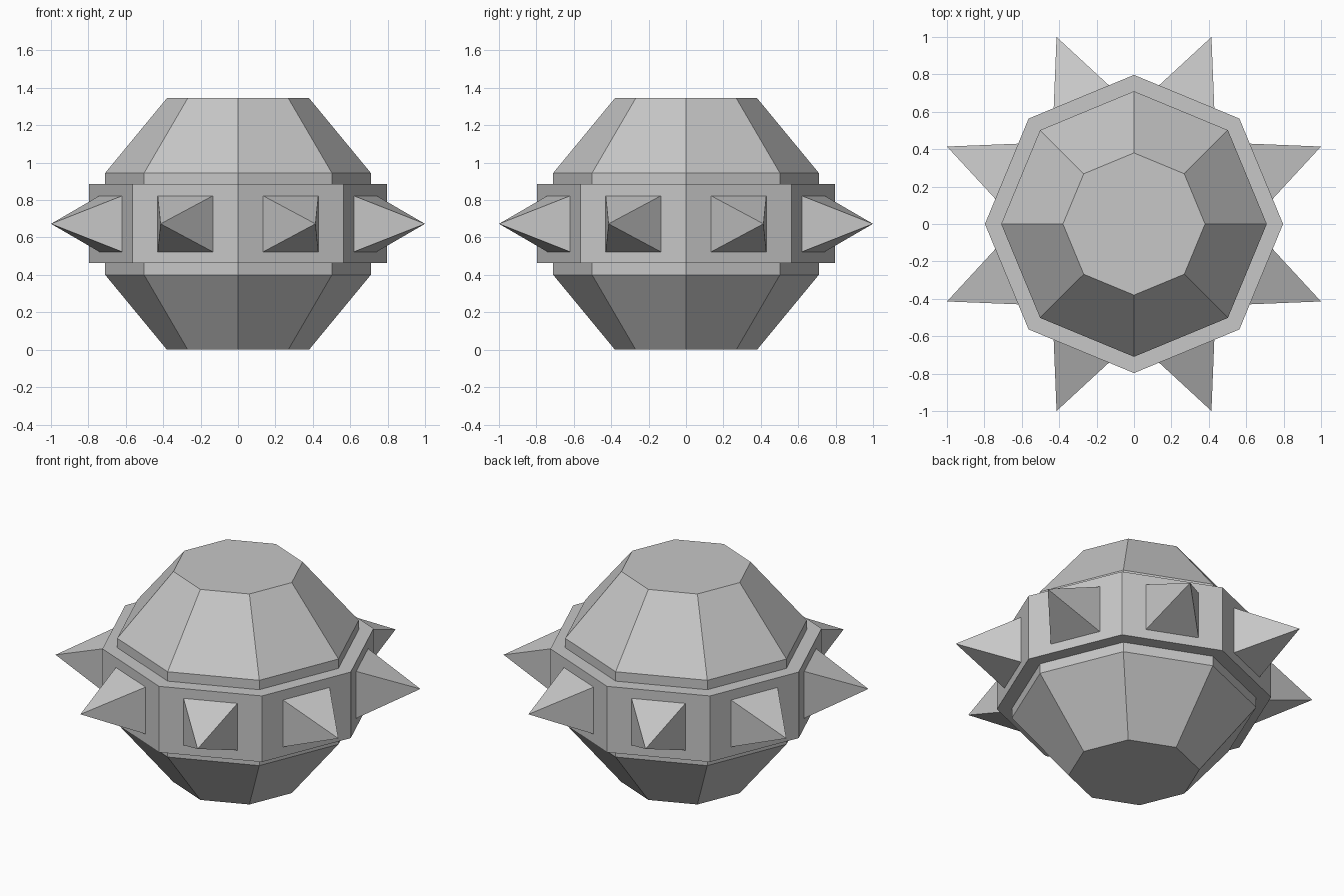
import bpy
import bmesh
from math import cos, sin, pi
from mathutils import Matrix

cube = bpy.data.objects.get("Cube")
if cube:
    bpy.data.objects.remove(cube, do_unlink=True)

grey = bpy.data.materials.new("plain grey")
grey.use_nodes = True
colour = (0.57, 0.57, 0.57, 1)
grey.diffuse_color = colour
grey.node_tree.nodes["Principled BSDF"].inputs["Base Color"].default_value = colour

SIDES = 8
MID_Z = 0.673


def finish(name, bm):
    bmesh.ops.recalc_face_normals(bm, faces=bm.faces)
    mesh = bpy.data.meshes.new(name)
    bm.to_mesh(mesh)
    bm.free()
    mesh.materials.append(grey)
    obj = bpy.data.objects.new(name, mesh)
    bpy.context.collection.objects.link(obj)
    return obj


def lathe(name, profile):
    """Flat-sided solid from (radius, height) rings, capped at both ends."""
    bm = bmesh.new()
    rings = [[bm.verts.new((r * cos(2 * pi * i / SIDES), r * sin(2 * pi * i / SIDES), z))
              for i in range(SIDES)] for r, z in profile]
    for low, high in zip(rings, rings[1:]):
        for i in range(SIDES):
            j = (i + 1) % SIDES
            bm.faces.new((low[i], low[j], high[j], high[i]))
    bm.faces.new(rings[0])
    bm.faces.new(rings[-1])
    return finish(name, bm)


def spike(name, angle):
    """Square pyramid standing on one flat side of the band."""
    bm = bmesh.new()
    base = [bm.verts.new((0.736, y, z)) for y, z in
            ((-0.16, -0.15), (0.16, -0.15), (0.16, 0.15), (-0.16, 0.15))]
    tip = bm.verts.new((1.082, 0, 0))
    bm.faces.new(base)
    for i in range(4):
        bm.faces.new((base[i], base[(i + 1) % 4], tip))
    turn = Matrix.Translation((0, 0, MID_Z)) @ Matrix.Rotation(angle, 4, "Z")
    bmesh.ops.transform(bm, matrix=turn, verts=bm.verts)
    return finish(name, bm)


# Faceted body with flat top and bottom
lathe("body", [(0.38, 0), (0.71, 0.4), (0.71, 0.945), (0.38, 1.345)])

# Raised belt around the middle
lathe("belt", [(0.797, 0.463), (0.797, 0.885)])

# One spike on each side of the belt
for k in range(SIDES):
    spike(f"spike_{k + 1}", (k + 0.5) * 2 * pi / SIDES)
